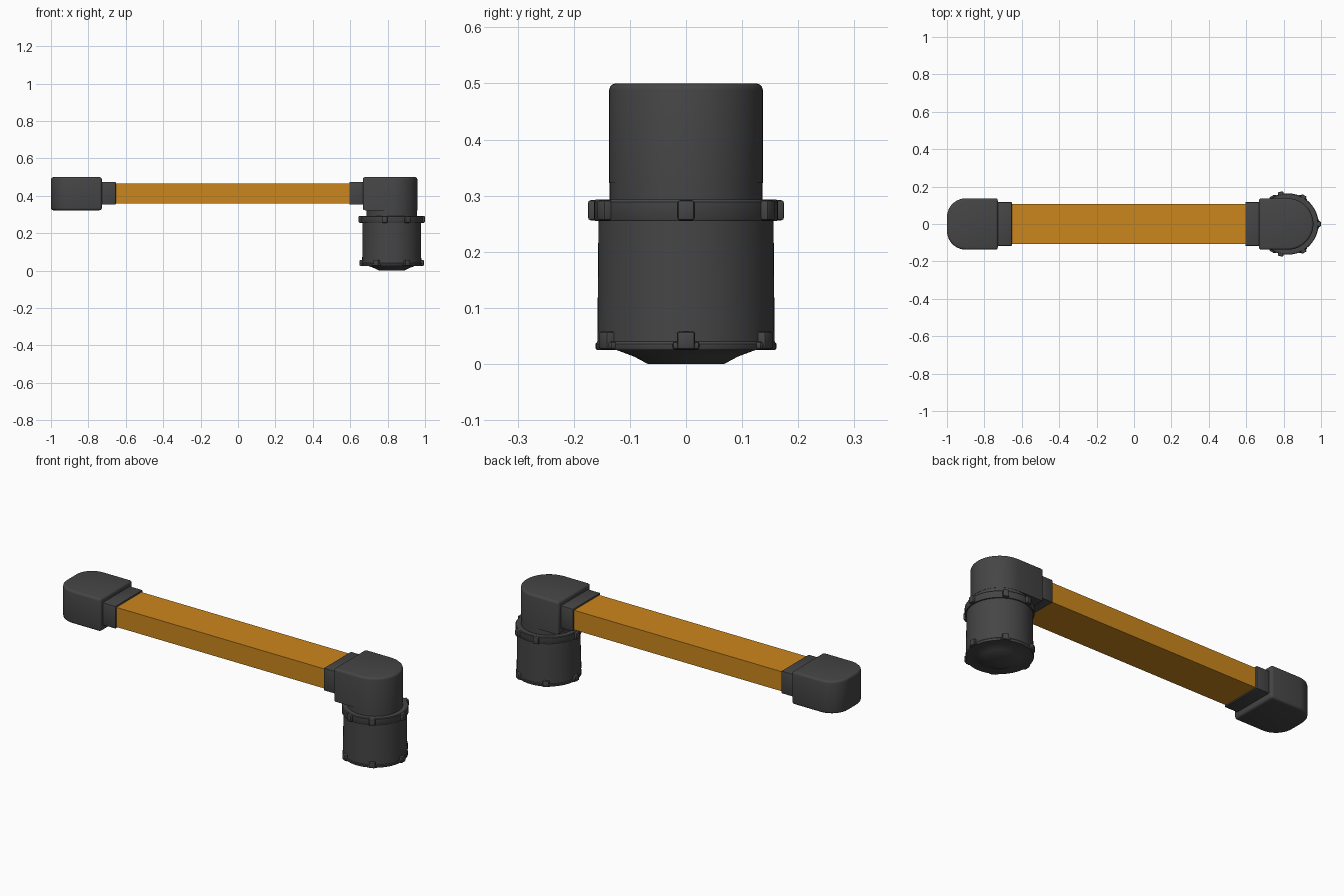
import bpy, bmesh
from math import pi, cos, sin, radians
from mathutils import Matrix, Vector

if "Cube" in bpy.data.objects:
    bpy.data.objects.remove(bpy.data.objects["Cube"])


def material(name, color):
    m = bpy.data.materials.new(name)
    m.diffuse_color = color
    m.use_nodes = True
    m.node_tree.nodes["Principled BSDF"].inputs["Base Color"].default_value = m.diffuse_color
    return m


DARK = material("dark_plastic", (0.06, 0.06, 0.06, 1))
ORANGE = material("orange_tube", (0.60, 0.24, 0.012, 1))
CX = 0.822  # axis of the round housing


def finish(name, bm, mat):
    bmesh.ops.recalc_face_normals(bm, faces=bm.faces[:])
    me = bpy.data.meshes.new(name)
    bm.to_mesh(me)
    bm.free()
    me.materials.append(mat)
    ob = bpy.data.objects.new(name, me)
    bpy.context.collection.objects.link(ob)
    bpy.ops.object.select_all(action='DESELECT')
    ob.select_set(True)
    bpy.context.view_layer.objects.active = ob
    bpy.ops.object.shade_smooth_by_angle(angle=radians(35))
    return ob


def add_box(bm, lo, hi, matrix=Matrix()):
    lo, hi = Vector(lo), Vector(hi)
    size = Matrix.Diagonal((*(hi - lo), 1))
    bmesh.ops.create_cube(bm, size=1, matrix=matrix @ Matrix.Translation((lo + hi) / 2) @ size)


def box(name, lo, hi, mat, bevel=0):
    bm = bmesh.new()
    add_box(bm, lo, hi)
    if bevel:
        bmesh.ops.bevel(bm, geom=bm.edges[:], offset=bevel, segments=2, profile=0.5, affect='EDGES')
    return finish(name, bm, mat)


def arc(cx, cy, r, a0, a1, n):
    return [(cx + r * cos(a0 + (a1 - a0) * i / n), cy + r * sin(a0 + (a1 - a0) * i / n)) for i in range(n + 1)]


def slab(name, outline, z0, z1, flat_x, round_bottom):
    """Extrude a plan outline, then round its top rim, its flat end and optionally its bottom rim."""
    bm = bmesh.new()
    face = bm.faces.new([bm.verts.new((x, y, z0)) for x, y in outline])
    top = bmesh.ops.extrude_face_region(bm, geom=[face], use_keep_orig=True)["geom"]
    for v in top:
        if isinstance(v, bmesh.types.BMVert):
            v.co.z = z1
    bmesh.ops.recalc_face_normals(bm, faces=bm.faces[:])

    def on(e, axis, value):
        return all(abs(v.co[axis] - value) < 1e-5 for v in e.verts)
    edges = [e for e in bm.edges if on(e, 2, z1) or on(e, 0, flat_x) or (round_bottom and on(e, 2, z0))]
    bmesh.ops.bevel(bm, geom=edges, offset=0.012, segments=3, profile=0.5, affect='EDGES')
    return finish(name, bm, DARK)


def lathe(name, profile, steps=64):
    bm = bmesh.new()
    vs = [bm.verts.new((CX + r, 0, z)) for r, z in profile]
    es = [bm.edges.new(p) for p in zip(vs, vs[1:])]
    bmesh.ops.spin(bm, geom=vs + es, cent=(CX, 0, 0), axis=(0, 0, 1), angle=2 * pi, steps=steps)
    bmesh.ops.remove_doubles(bm, verts=bm.verts[:], dist=1e-4)
    return finish(name, bm, DARK)


# Orange square tube
box("tube", (-0.655, -0.108, 0.36), (0.597, 0.108, 0.466), ORANGE)

# Sleeves holding the tube ends
box("left_sleeve", (-0.74, -0.117, 0.353), (-0.653, 0.117, 0.475), DARK, 0.004)
box("right_sleeve", (0.595, -0.117, 0.353), (0.68, 0.117, 0.475), DARK, 0.004)

# Rounded end cap
W = 0.137
slab("left_end_cap",
     [(-0.728, -W), (-0.728, W)] + arc(-0.9, W - 0.1, 0.1, pi / 2, pi, 10)
     + arc(-0.9, -W + 0.1, 0.1, pi, 1.5 * pi, 10), 0.323, 0.5, -0.728, True)

# Elbow head with a half-round end above the housing
slab("elbow_head", [(0.667, W), (0.667, -W)] + arc(CX, 0, W, -pi / 2, pi / 2, 32),
     0.323, 0.5, 0.667, False)
lathe("elbow_neck", [(0, 0.285), (0.136, 0.285), (0.136, 0.335), (0, 0.335)])

# Round housing: dished foot, bottom flange, body and collar
lathe("housing_body", [(0, 0), (0.068, 0), (0.092, 0.013), (0.124, 0.025), (0.159, 0.025),
                       (0.161, 0.028), (0.161, 0.036), (0.158, 0.04), (0.156, 0.258), (0, 0.258)])
lathe("collar", [(0, 0.255), (0.162, 0.255), (0.164, 0.258), (0.164, 0.289), (0.161, 0.293), (0, 0.293)])

# Latch lugs around the collar and the bottom flange
bm = bmesh.new()
for a in (0, 60, 103, 180, -103, -60):
    turn = Matrix.Translation((CX, 0, 0)) @ Matrix.Rotation(radians(a), 4, 'Z')
    add_box(bm, (0.145, -0.015, 0.256), (0.177, 0.015, 0.292), turn)
bmesh.ops.bevel(bm, geom=[e for e in bm.edges], offset=0.005, segments=2, profile=0.5, affect='EDGES')
finish("collar_lugs", bm, DARK)

bm = bmesh.new()
for a in range(0, 360, 60):
    turn = Matrix.Translation((CX, 0, 0)) @ Matrix.Rotation(radians(a), 4, 'Z')
    add_box(bm, (0.145, -0.016, 0.026), (0.172, 0.016, 0.058), turn)
    add_box(bm, (0.145, -0.024, 0.026), (0.168, 0.024, 0.040), turn)
bmesh.ops.bevel(bm, geom=[e for e in bm.edges], offset=0.005, segments=2, profile=0.5, affect='EDGES')
finish("flange_lugs", bm, DARK)
